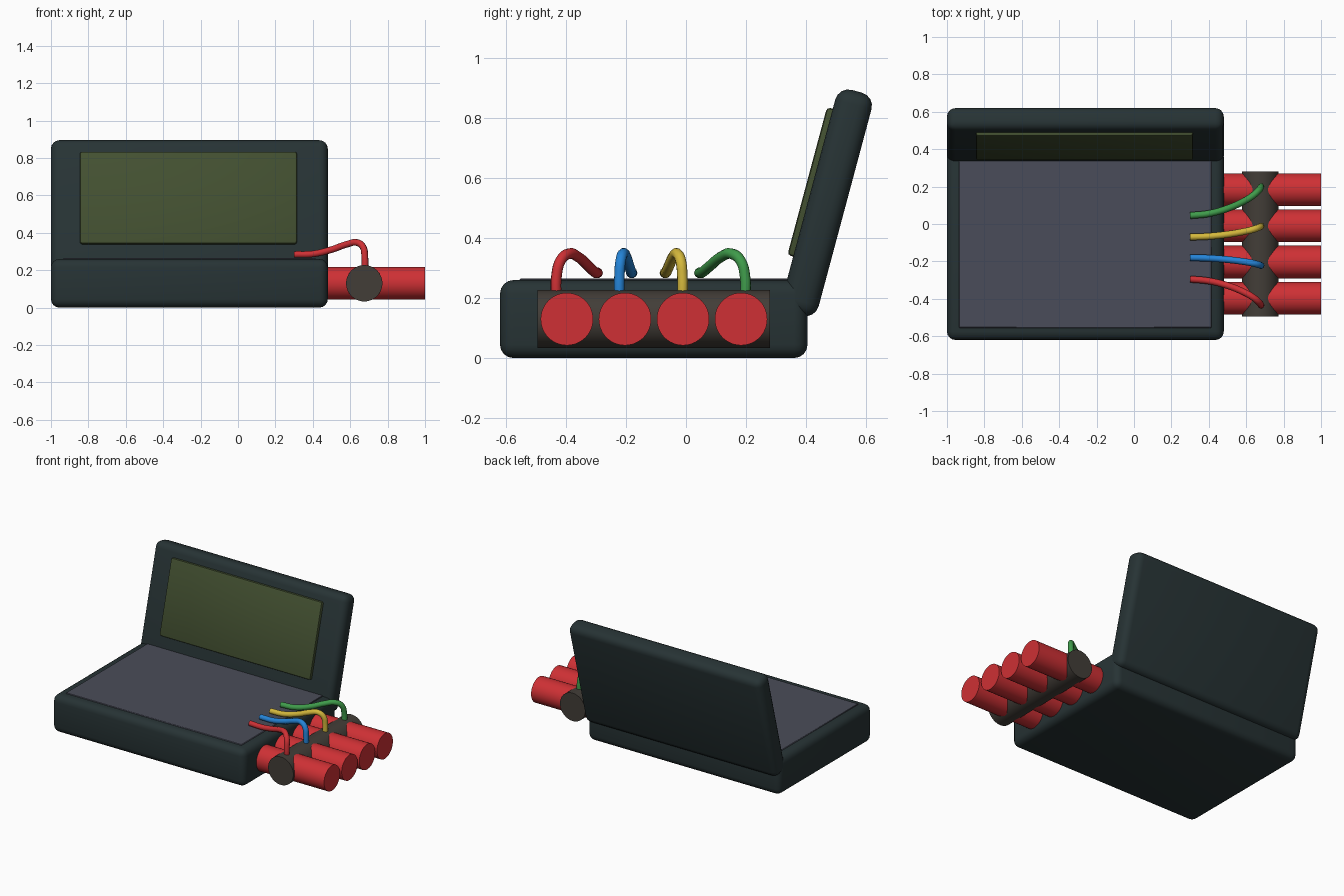
import bpy, math
from mathutils import Vector, Matrix

if "Cube" in bpy.data.objects:
    bpy.data.objects.remove(bpy.data.objects["Cube"])


def material(name, rgb):
    m = bpy.data.materials.new(name)
    m.diffuse_color = (*rgb, 1.0)
    m.use_nodes = True
    m.node_tree.nodes["Principled BSDF"].inputs["Base Color"].default_value = m.diffuse_color
    return m


CASE = material("dark_slate", (0.020, 0.033, 0.035))
PANEL = material("blue_grey", (0.068, 0.073, 0.100))
SCREEN = material("olive_green", (0.055, 0.079, 0.030))
RED = material("red", (0.62, 0.030, 0.035))
TAPE = material("brown_grey", (0.055, 0.047, 0.039))
BLUE = material("blue", (0.018, 0.23, 0.68))
YELLOW = material("yellow", (0.66, 0.48, 0.045))
GREEN = material("green", (0.050, 0.33, 0.070))


def smooth(obj):
    bpy.ops.object.select_all(action='DESELECT')
    obj.select_set(True)
    bpy.context.view_layer.objects.active = obj
    bpy.ops.object.shade_smooth_by_angle(angle=math.radians(40))


def box(name, size, mat, bevel, segments=4, matrix=Matrix()):
    bpy.ops.mesh.primitive_cube_add(size=1)
    obj = bpy.context.object
    obj.name = name
    obj.data.transform(Matrix.Diagonal((*size, 1)))
    obj.data.materials.append(mat)
    mod = obj.modifiers.new("rounding", 'BEVEL')
    mod.width, mod.segments = bevel, segments
    bpy.ops.object.modifier_apply(modifier=mod.name)
    smooth(obj)
    obj.matrix_world = matrix
    return obj


def rod(name, radius, length, centre, axis, mat):
    rot = Vector(axis).to_track_quat('Z', 'Y').to_euler()
    bpy.ops.mesh.primitive_cylinder_add(vertices=48, radius=radius, depth=length,
                                        location=centre, rotation=rot)
    obj = bpy.context.object
    obj.name = name
    obj.data.materials.append(mat)
    smooth(obj)
    return obj


# Case base with its flat top panel
box("case_base", (1.48, 1.025, 0.26), CASE, 0.045,
    matrix=Matrix.Translation((-0.26, -0.1075, 0.13)))
box("top_panel", (1.35, 0.91, 0.03), PANEL, 0.003, 1,
    Matrix.Translation((-0.26, -0.10, 0.25)))

# Lid leaning back, with a raised screen on its inner face
lean = Matrix.Translation((-0.26, 0.47, 0.5175)) @ Matrix.Rotation(math.radians(-15), 4, 'X')
box("lid", (1.48, 0.125, 0.77), CASE, 0.045, matrix=lean)
box("screen", (1.16, 0.04, 0.51), SCREEN, 0.012, 2,
    lean @ Matrix.Translation((-0.005, -0.0625, 0.053)))

# Row of sticks, bound by a round band
for i in range(4):
    rod(f"stick_{i + 1}", 0.0875, 0.65, (0.675, -0.397 + 0.1935 * i, 0.13), (1, 0, 0), RED)
rod("band", 0.097, 0.775, (0.675, -0.1075, 0.13), (0, 1, 0), TAPE)

# Wires: shared profile of (x, z, share of the sideways shift)
PATH = [(0.30, 0.284, 0.0), (0.40, 0.287, 0.07), (0.50, 0.31, 0.25), (0.58, 0.338, 0.48),
        (0.635, 0.348, 0.70), (0.668, 0.325, 0.90), (0.678, 0.27, 1.0), (0.678, 0.19, 1.0)]


def wire(name, y0, y1, mat):
    curve = bpy.data.curves.new(name, 'CURVE')
    curve.dimensions = '3D'
    curve.bevel_depth = 0.018
    curve.bevel_resolution = 3
    curve.resolution_u = 6
    curve.use_fill_caps = True
    spline = curve.splines.new('BEZIER')
    spline.bezier_points.add(len(PATH) - 1)
    for p, (x, z, t) in zip(spline.bezier_points, PATH):
        p.co = (x, y0 + (y1 - y0) * t, z)
        p.handle_left_type = p.handle_right_type = 'AUTO'
    curve.materials.append(mat)
    obj = bpy.data.objects.new(name, curve)
    bpy.context.collection.objects.link(obj)
    bpy.ops.object.select_all(action='DESELECT')
    obj.select_set(True)
    bpy.context.view_layer.objects.active = obj
    bpy.ops.object.convert(target='MESH')
    smooth(bpy.context.object)


wire("red_wire", -0.295, -0.432, RED)
wire("blue_wire", -0.18, -0.222, BLUE)
wire("yellow_wire", -0.07, -0.012, YELLOW)
wire("green_wire", 0.045, 0.197, GREEN)
